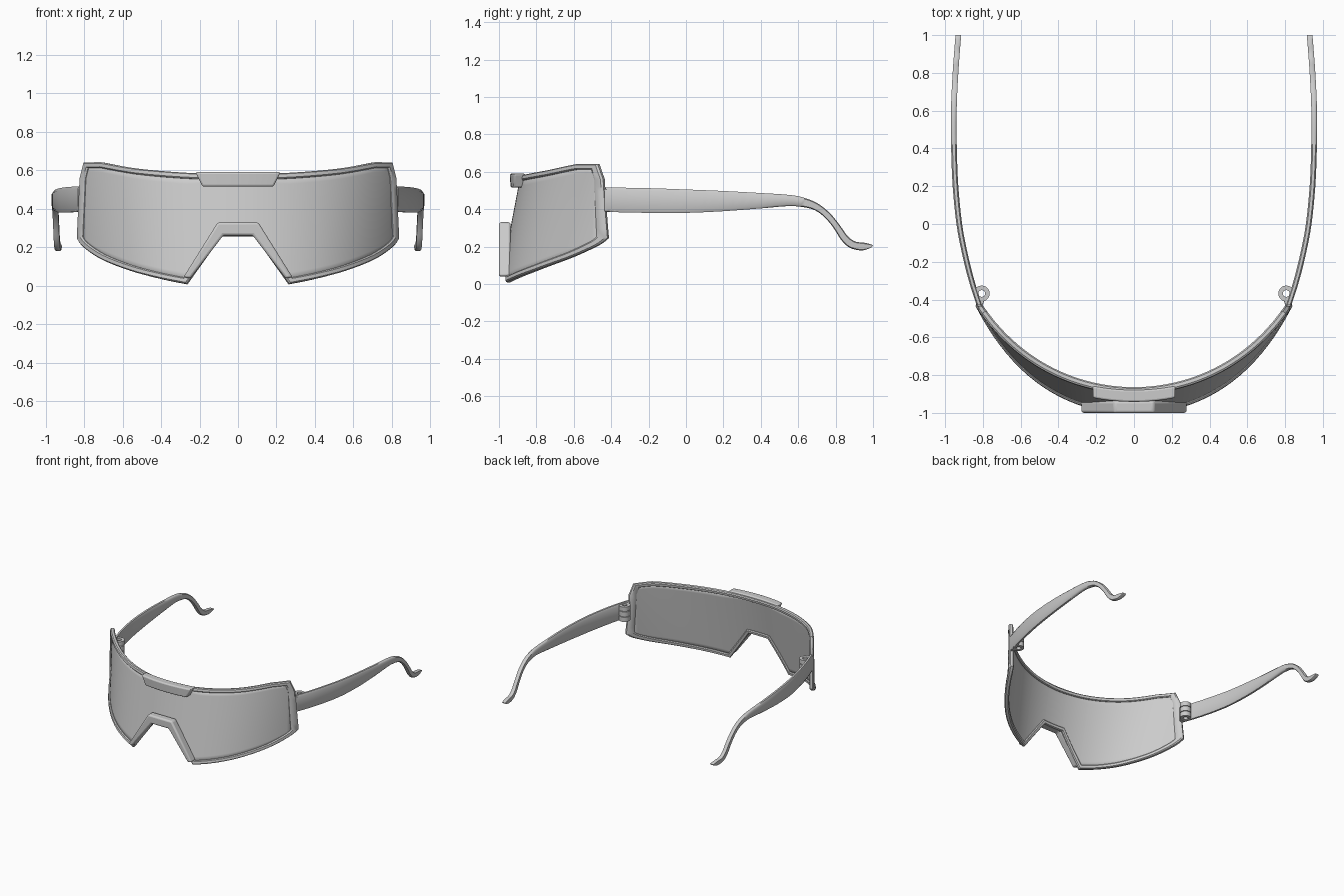
import bpy, bmesh, math
from mathutils import Vector

if "Cube" in bpy.data.objects:
    bpy.data.objects.remove(bpy.data.objects["Cube"])


def make(name, verts, faces, bevel=0, solid=0, angle=35):
    me = bpy.data.meshes.new(name)
    me.from_pydata([tuple(v) for v in verts], [], faces)
    bm = bmesh.new()
    bm.from_mesh(me)
    bmesh.ops.recalc_face_normals(bm, faces=bm.faces)
    bm.to_mesh(me)
    bm.free()
    ob = bpy.data.objects.new(name, me)
    bpy.context.collection.objects.link(ob)
    if solid:
        m = ob.modifiers.new("thickness", 'SOLIDIFY')
        m.thickness, m.offset = solid, 0
    if bevel:
        m = ob.modifiers.new("bevel", 'BEVEL')
        m.width, m.segments, m.limit_method = bevel, 3, 'ANGLE'
    bpy.ops.object.select_all(action='DESELECT')
    ob.select_set(True)
    bpy.context.view_layer.objects.active = ob
    bpy.ops.object.shade_smooth_by_angle(angle=math.radians(angle))
    return ob


def smooth_path(pts, n):
    """Catmull-Rom through tuples of any length."""
    out = []
    for i in range(len(pts) - 1):
        a, b, c, d = pts[max(i - 1, 0)], pts[i], pts[i + 1], pts[min(i + 2, len(pts) - 1)]
        for k in range(n):
            t = k / n
            out.append(tuple(q + .5 * t * (r - p + t * (2 * p - 5 * q + 4 * r - s + t * (3 * (q - r) + s - p)))
                             for p, q, r, s in zip(a, b, c, d)))
    return out + [tuple(pts[-1])]


def loft(name, rings, closed=False, **kw):
    n, m = len(rings[0]), len(rings)
    verts = [v for r in rings for v in r]
    faces = [(i * n + j, i * n + (j + 1) % n, (i + 1) % m * n + (j + 1) % n, (i + 1) % m * n + j)
             for i in range(m if closed else m - 1) for j in range(n)]
    if not closed:
        faces += [tuple(range(n)), tuple(range((m - 1) * n, m * n))]
    return make(name, verts, faces, **kw)


def interp(table, x):
    for (x0, z0), (x1, z1) in zip(table, table[1:]):
        if x <= x1:
            return z0 + (z1 - z0) * (x - x0) / (x1 - x0)
    return table[-1][1]


# Wraparound shield surface: arc in plan, leaning forward toward the bottom
def surf(x, z):
    arc = .092 - math.sqrt(.972 ** 2 - x * x)
    lean = .19 * (.575 + .1 * x * x - z) * (1 - min(1, abs(x) / .83) ** 4)
    return Vector((x, arc - lean, z))


def surf_off(x, z, w):
    e = .002
    n = (surf(x + e, z) - surf(x - e, z)).cross(surf(x, z + e) - surf(x, z - e)).normalized()
    return surf(x, z) + n * w


# Half outline of the shield
top = smooth_path([(0, .577), (.22, .583), (.4, .595), (.55, .612), (.705, .641)], 5) + [(.795, .641)]
side = [(.815, .56), (.822, .4), (.829, .245)]
bottom = smooth_path([(.829, .245), (.795, .2), (.7, .135), (.55, .075), (.4, .035), (.265, .008)], 4)
nose = [(.085, .258), (0, .258)]

# Rim: chamfered section swept round the outline
half = top + side + bottom[1:] + nose
loop = half + [(-x, z) for x, z in half[-2:0:-1]]
path = []
for i, p in enumerate(loop):
    q = loop[(i + 1) % len(loop)]
    k = max(1, int(math.dist(p, q) / .04))
    path += [(p[0] + (q[0] - p[0]) * t / k, p[1] + (q[1] - p[1]) * t / k) for t in range(k)]
section = [(0, -.009), (.006, -.017), (.024, -.017), (.03, -.01),
           (.03, .01), (.024, .017), (.006, .017), (0, .009)]
rings = []
for i, p in enumerate(path):
    a, b = Vector(path[i - 1]), Vector(path[(i + 1) % len(path)])
    p = Vector(p)
    d0, d1 = (p - a).normalized(), (b - p).normalized()
    n0, n1 = Vector((d0.y, -d0.x)), Vector((d1.y, -d1.x))
    mit = (n0 + n1) / (1 + n0.dot(n1))
    rings.append([surf_off(p.x + mit.x * u, p.y + mit.y * u, w) for u, w in section])
loft("shield_rim", rings, closed=True)

# Lens: grid between the top and bottom outlines, slightly inside the rim
low = nose[::-1] + bottom[::-1]
xs = sorted(set([i * .027 for i in range(31)] + [.085, .265]))
xs = [-x for x in xs[:0:-1]] + xs
rows = 12
verts, faces = [], []
for x in xs:
    z0, z1 = interp(low, abs(x)) + .012, interp(top, abs(x)) - .012
    if abs(x) > .79:
        z1 -= .05
    verts += [surf(x, z0 + (z1 - z0) * r / rows) for r in range(rows + 1)]
for i in range(len(xs) - 1):
    for r in range(rows):
        k = i * (rows + 1) + r
        faces.append((k, k + 1, k + rows + 2, k + rows + 1))
make("lens", verts, faces, solid=.012)

# Brow bar at the top centre
rings = []
for i in range(17):
    t = i / 8 - 1
    ring = []
    for w, z, yf in ((.222, .59, -.942), (.222, .59, -.878), (.185, .515, -.885), (.185, .515, -.938)):
        x = w * t
        ring.append((x, yf + .45 * x * x, z))
    rings.append(ring)
loft("brow_bar", rings, bevel=.01)

# Nose piece: angular bridge in front of the notch
prof = [(0, .33), (.105, .33), (.283, .045), (.248, .036), (.076, .262), (0, .262)]
rings = []
for s, pts in ((1, prof[1:5]), (-1, prof[4:0:-1])):
    rings += [(s * x, z) for x, z in pts]
n = len(rings)
verts = [(x, -1, z) for x, z in rings] + [(x, -.938, z) for x, z in rings]
quads = [(0, 1, 2, 3), (4, 5, 6, 7), (0, 3, 4, 7)]
faces = quads + [tuple(v + n for v in q) for q in quads]
faces += [(i, (i + 1) % n, (i + 1) % n + n, i + n) for i in range(n)]
make("nose_piece", verts, faces, bevel=.012)

# Temples: upper y, z / lower y, z stations, bowed in plan
stations = [(-.43, .516, -.43, .385), (-.2, .512, -.2, .38), (0, .505, 0, .38), (.2, .497, .2, .389),
            (.4, .486, .4, .404), (.54, .477, .54, .416), (.62, .464, .61, .413), (.7, .433, .68, .398),
            (.77, .378, .735, .362), (.825, .31, .785, .305), (.865, .255, .83, .235),
            (.905, .227, .875, .194), (.95, .221, .935, .179), (.985, .213, .975, .188), (1, .206, .997, .2)]
bow = smooth_path([(-.43, .818), (-.3, .86), (-.15, .897), (0, .925), (.2, .945), (.4, .953),
                   (.6, .954), (.8, .945), (1, .93)], 4)
for s, label in ((1, "right"), (-1, "left")):
    rings = []
    for yu, zu, yl, zl in smooth_path(stations, 4):
        ring = []
        for a, b in ((-.5, 0), (.5, 0), (1, .12), (1, .88), (.5, 1), (-.5, 1), (-1, .88), (-1, .12)):
            y, z = yl + (yu - yl) * b, zl + (zu - zl) * b
            ring.append((s * (interp(bow, y) + .015 * a), y, z))
        rings.append(ring)
    loft(label + "_temple", rings, angle=50)

    # Hinge: stacked tubular knuckles beside the temple root
    cx, cy, seg = .806, -.368, 24
    for k, (z0, z1) in enumerate(((.388, .425), (.43, .468), (.473, .508))):
        rings = []
        for i in range(seg):
            c, d = math.cos(2 * math.pi * i / seg), math.sin(2 * math.pi * i / seg)
            rings.append([(s * (cx + r * c), cy + r * d, z)
                          for r, z in ((.018, z0), (.042, z0), (.042, z1), (.018, z1))])
        loft(f"{label}_hinge_knuckle_{k + 1}", rings, closed=True)

    # Lug joining the hinge to the rim
    plan = [(.792, -.405), (.806, -.44), (.832, -.435), (.842, -.375), (.828, -.395)]
    loft(label + "_hinge_lug", [[(s * x, y, z) for x, y in plan] for z in (.388, .508)], bevel=.004)
